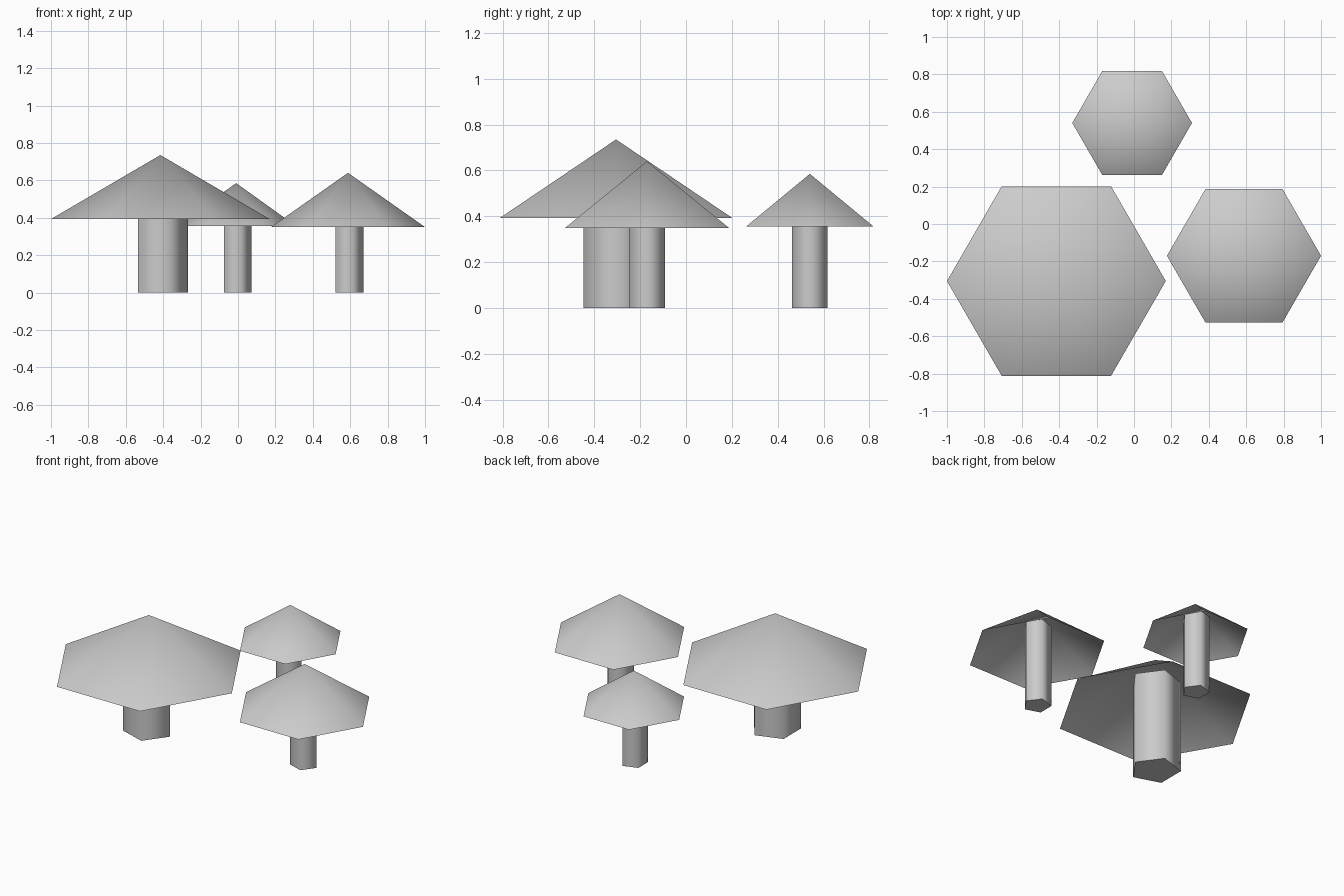
import bpy
from math import radians

default = bpy.data.objects.get("Cube")
if default:
    bpy.data.objects.remove(default, do_unlink=True)

# One plain grey for everything
grey = bpy.data.materials.new("plain_grey")
grey.use_nodes = True
colour = (0.6, 0.6, 0.6, 1)
grey.diffuse_color = colour
grey.node_tree.nodes["Principled BSDF"].inputs["Base Color"].default_value = colour


def finish(name):
    obj = bpy.context.object
    obj.name = name
    obj.data.materials.append(grey)
    bpy.ops.object.shade_smooth_by_angle(angle=radians(80))


def mushroom(size, x, y, cap_radius, rim, peak, stem_radius, stem_top):
    turn = (0, 0, radians(-90))
    # Hollow six-sided cap, open underneath
    bpy.ops.mesh.primitive_cone_add(
        vertices=6, radius1=cap_radius, radius2=0, depth=peak - rim,
        end_fill_type='NOTHING', location=(x, y, (rim + peak) / 2), rotation=turn)
    finish(size + "_mushroom_cap")
    # Five-sided stem that ends inside the cap
    bpy.ops.mesh.primitive_cylinder_add(
        vertices=5, radius=stem_radius, depth=stem_top,
        location=(x, y, stem_top / 2), rotation=turn)
    finish(size + "_mushroom_stem")


mushroom("large", -0.415, -0.305, 0.585, 0.393, 0.735, 0.149, 0.59)
mushroom("medium", 0.588, -0.17, 0.412, 0.35, 0.64, 0.083, 0.53)
mushroom("small", -0.01, 0.54, 0.32, 0.356, 0.585, 0.081, 0.50)
